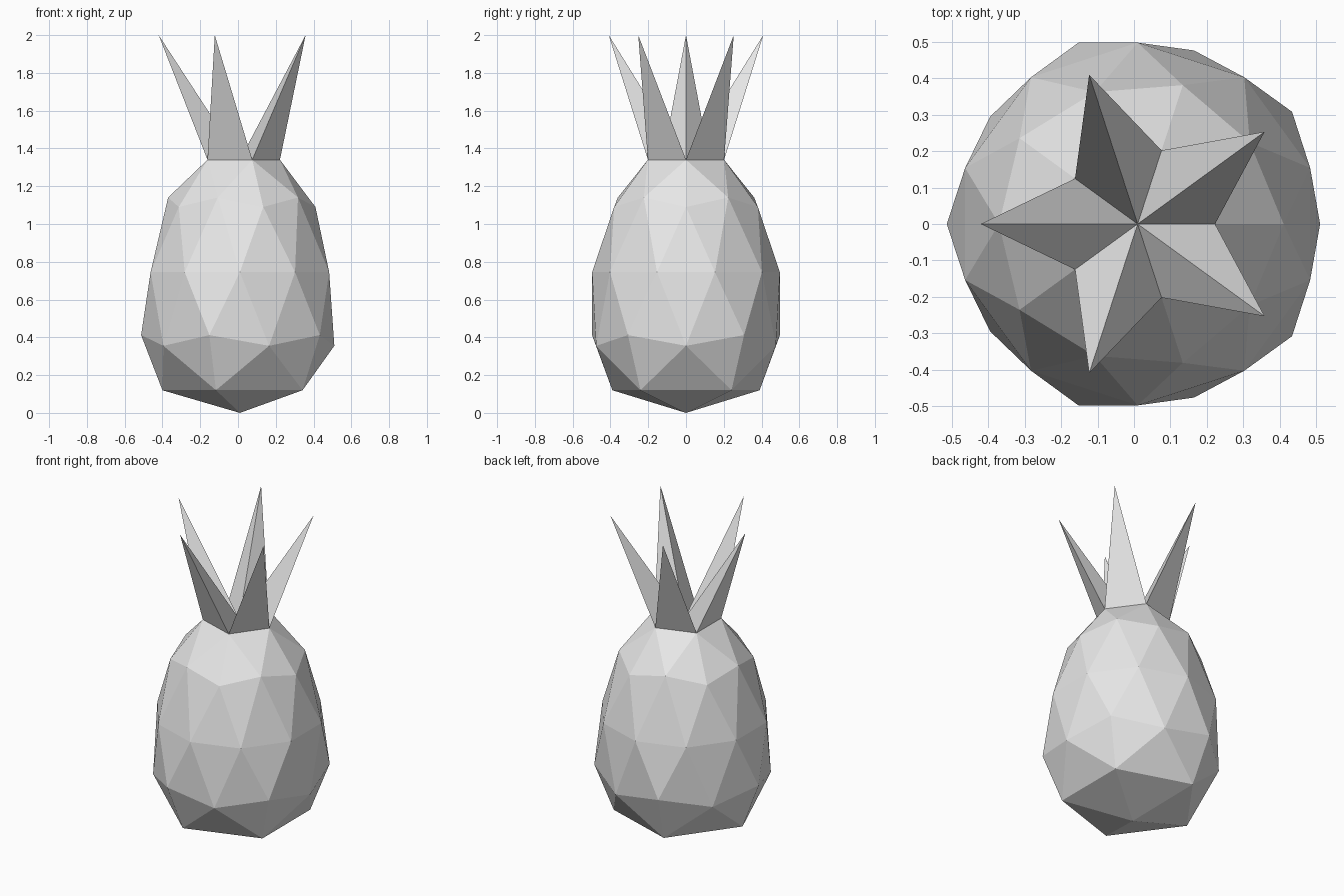
import bpy
import bmesh
from math import cos, sin, radians

if "Cube" in bpy.data.objects:
    bpy.data.objects.remove(bpy.data.objects["Cube"], do_unlink=True)

AXIS_X = 0.01        # the fruit's axis sits slightly off centre
NECK_R, NECK_Z = 0.212, 1.34
TIP_R, TIP_Z = 0.43, 2.0

# Silhouette of the fruit, bottom to top: (icosphere level, radius, height)
PROFILE = [(-1.0, 0.0, 0.0), (-0.851, 0.41, 0.12), (-0.526, 0.5, 0.355),
           (-0.447, 0.523, 0.412), (0.0, 0.497, 0.745), (0.447, 0.4, 1.09),
           (0.526, 0.38, 1.14), (0.851, NECK_R, NECK_Z), (1.0, 0.0, NECK_Z)]

grey = bpy.data.materials.new("light grey")
grey.use_nodes = True
grey.diffuse_color = (0.8, 0.8, 0.8, 1)
grey.node_tree.nodes["Principled BSDF"].inputs["Base Color"].default_value = (0.8, 0.8, 0.8, 1)


def make_object(name, bm):
    mesh = bpy.data.meshes.new(name)
    bm.to_mesh(mesh)
    bm.free()
    mesh.materials.append(grey)
    obj = bpy.data.objects.new(name, mesh)
    bpy.context.collection.objects.link(obj)
    return obj


def polar(radius, degrees, z):
    a = radians(degrees)
    return (AXIS_X + radius * cos(a), radius * sin(a), z)


# Fruit: faceted sphere reshaped ring by ring, open where the leaves grow
bm = bmesh.new()
bmesh.ops.create_icosphere(bm, subdivisions=2, radius=1)
for v in bm.verts:
    level, radius, height = min(PROFILE, key=lambda p: abs(p[0] - v.co.z))
    flat = v.co.xy.normalized() if radius else v.co.xy * 0
    v.co = (AXIS_X + flat.x * radius, flat.y * radius, height)
cap = [f for f in bm.faces if all(v.co.z > NECK_Z - 0.01 for v in f.verts)]
bmesh.ops.delete(bm, geom=cap, context="FACES")
make_object("fruit_body", bm)

# Leaves: five three-sided spikes around the crown
for i in range(5):
    start = i * 72
    bm = bmesh.new()
    centre = bm.verts.new(polar(0, 0, NECK_Z))
    right = bm.verts.new(polar(NECK_R, start, NECK_Z))
    left = bm.verts.new(polar(NECK_R, start + 72, NECK_Z))
    tip = bm.verts.new(polar(TIP_R, start + 36, TIP_Z))
    for a, b in ((right, left), (left, centre), (centre, right)):
        bm.faces.new((a, b, tip))
    make_object(f"crown_leaf_{i + 1}", bm)
